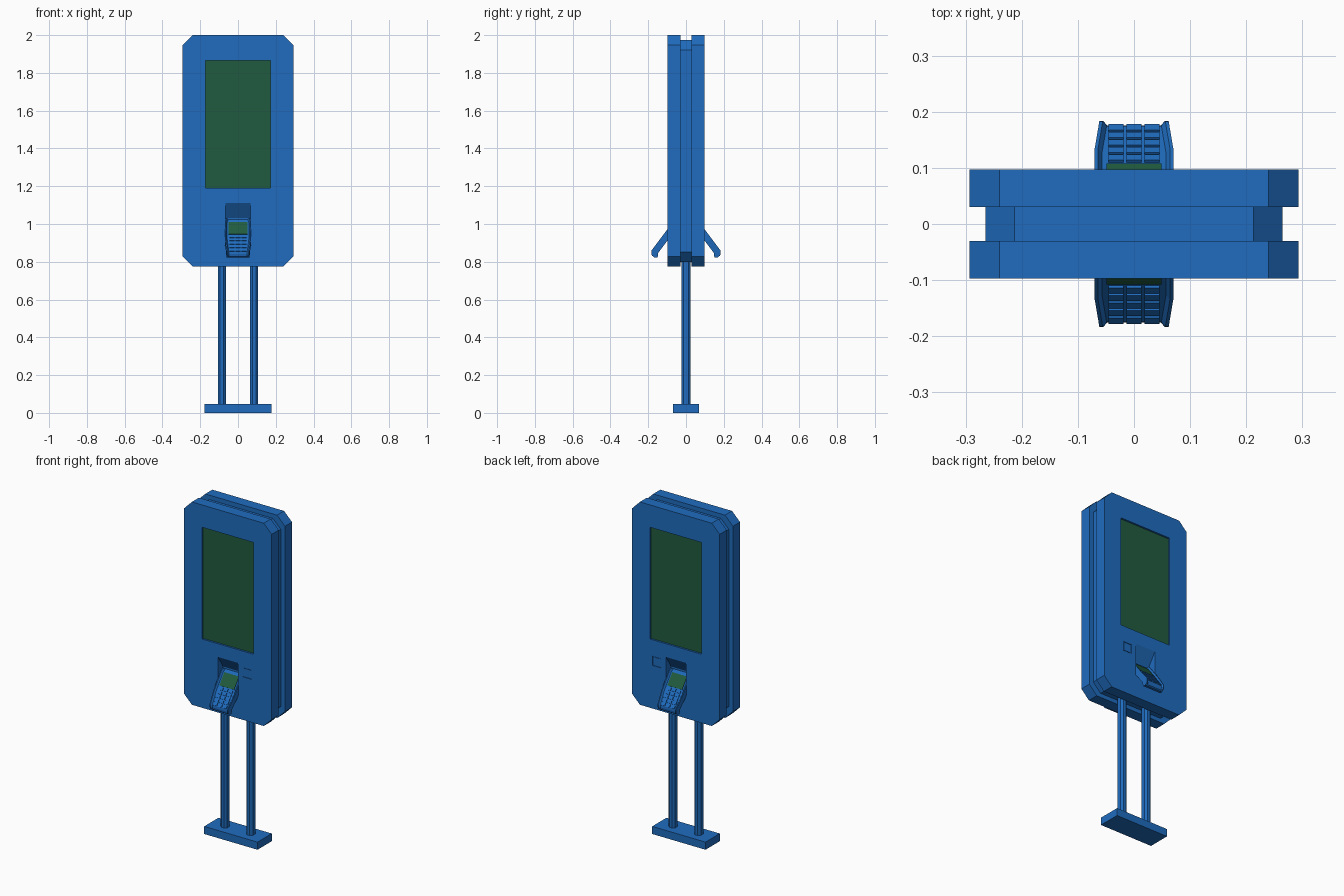
import bpy, bmesh

if "Cube" in bpy.data.objects:
    bpy.data.objects.remove(bpy.data.objects["Cube"])


def material(name, color):
    m = bpy.data.materials.new(name)
    m.diffuse_color = color
    m.use_nodes = True
    m.node_tree.nodes["Principled BSDF"].inputs["Base Color"].default_value = m.diffuse_color
    return m


BLUE = material("blue_paint", (0.014, 0.15, 0.52, 1))
GREEN = material("green_glass", (0.015, 0.105, 0.05, 1))


def finish(name, bm, mat=BLUE, mirror=None):
    bmesh.ops.recalc_face_normals(bm, faces=bm.faces)
    me = bpy.data.meshes.new(name)
    bm.to_mesh(me)
    bm.free()
    me.materials.append(mat)
    ob = bpy.data.objects.new(name, me)
    bpy.context.collection.objects.link(ob)
    if mirror:
        add_mirror(ob, mirror)
    return ob


def add_mirror(ob, axis):
    mod = ob.modifiers.new("mirror", 'MIRROR')
    mod.use_axis = [a == axis for a in "xyz"]
    mod.use_mirror_merge = False


def loft(bm, rings):
    """Skin equal-sized rings of points and cap both ends."""
    vs = [[bm.verts.new(p) for p in r] for r in rings]
    n = len(vs[0])
    for a, b in zip(vs, vs[1:]):
        for i in range(n):
            j = (i + 1) % n
            bm.faces.new((a[i], a[j], b[j], b[i]))
    bm.faces.new(vs[0])
    bm.faces.new(vs[-1])


def octagon(x0, x1, y0, y1, c):
    return [(x0 + c, y0), (x1 - c, y0), (x1, y0 + c), (x1, y1 - c),
            (x1 - c, y1), (x0 + c, y1), (x0, y1 - c), (x0, y0 + c)]


def box(bm, x0, x1, y0, y1, z0, z1):
    loft(bm, [[(x0, y0, z), (x1, y0, z), (x1, y1, z), (x0, y1, z)] for z in (z0, z1)])


# Base plate
bm = bmesh.new()
box(bm, -0.178, 0.178, -0.068, 0.068, 0, 0.046)
finish("base_plate", bm)

# Chamfered posts
bm = bmesh.new()
loft(bm, [[(x, y, z) for x, y in octagon(0.064, 0.107, -0.024, 0.024, 0.012)]
          for z in (0.046, 0.81)])
finish("post", bm, mirror="x")

# Core between the two housings
bm = bmesh.new()
loft(bm, [[(x, y, z) for x, z in octagon(-0.265, 0.265, 0.80, 1.973, 0.052)]
          for y in (-0.031, 0.031)])
finish("core", bm)

# Housing with recesses for the display, sensor and card terminal
bm = bmesh.new()
loft(bm, [[(x, y, z) for x, z in octagon(-0.293, 0.293, 0.775, 2.0, 0.053)]
          for y in (-0.097, -0.030)])
housing = finish("housing", bm)

bm = bmesh.new()
box(bm, -0.173, 0.173, -0.12, -0.085, 1.19, 1.865)
box(bm, 0.1, 0.157, -0.12, -0.093, 1.035, 1.092)
pocket = [(-0.097, 1.11), (-0.046, 1.033), (-0.046, 1.018), (-0.097, 0.951),
          (-0.12, 0.951), (-0.12, 1.11)]
loft(bm, [[(x, y, z) for y, z in pocket] for x in (-0.067, 0.067)])
cutter = finish("recess_cutter", bm)
cutter.hide_render = True
cutter.display_type = 'WIRE'
cut = housing.modifiers.new("recesses", 'BOOLEAN')
cut.object = cutter
cut.operation = 'DIFFERENCE'
cut.solver = 'EXACT'
add_mirror(housing, "y")

# Main display
bm = bmesh.new()
box(bm, -0.173, 0.173, -0.086, -0.08, 1.19, 1.865)
finish("display", bm, GREEN, "y")

# Sensor pad
bm = bmesh.new()
box(bm, 0.104, 0.153, -0.096, -0.09, 1.039, 1.088)
finish("sensor_pad", bm, mirror="y")


# Card terminal: s runs down its slope, w points out of its face
def tilt(x, s, w):
    return (x, -0.055 - 0.6 * s - 0.8 * w, 1.03 - 0.8 * s + 0.6 * w)


def tilted_box(bm, x0, x1, s0, s1, w0, w1):
    loft(bm, [[tilt(x, s, w) for x, s in ((x0, s0), (x1, s0), (x1, s1), (x0, s1))]
              for w in (w0, w1)])


# Stations: s, half width, rim height, underside height
stations = [(0.0, 0.065, 0, -0.036), (0.02, 0.070, 0, -0.036),
            (0.133, 0.070, 0, -0.036), (0.201, 0.063, 0, -0.036),
            (0.213, 0.062, 0, -0.044), (0.224, 0.061, -0.007, -0.048),
            (0.233, 0.060, -0.018, -0.036)]
bm = bmesh.new()
rings = []
for s, h, top, low in stations:
    half = [(h, low), (h, top), (h - 0.006, top), (h - 0.013, top - 0.010)]
    section = half + [(-x, w) for x, w in reversed(half)]
    rings.append([tilt(x, s, w) for x, w in section])
loft(bm, rings)
finish("terminal_body", bm, mirror="y")

# Terminal screen
bm = bmesh.new()
tilted_box(bm, -0.049, 0.049, 0.02, 0.098, -0.012, -0.007)
finish("terminal_screen", bm, GREEN, "y")

# Keypad
bm = bmesh.new()
for row in range(5):
    for col in (-1, 0, 1):
        x, s = col * 0.032, 0.113 + row * 0.0225
        tilted_box(bm, x - 0.0135, x + 0.0135, s - 0.0085, s + 0.0085, -0.012, -0.005)
finish("keypad", bm, mirror="y")
